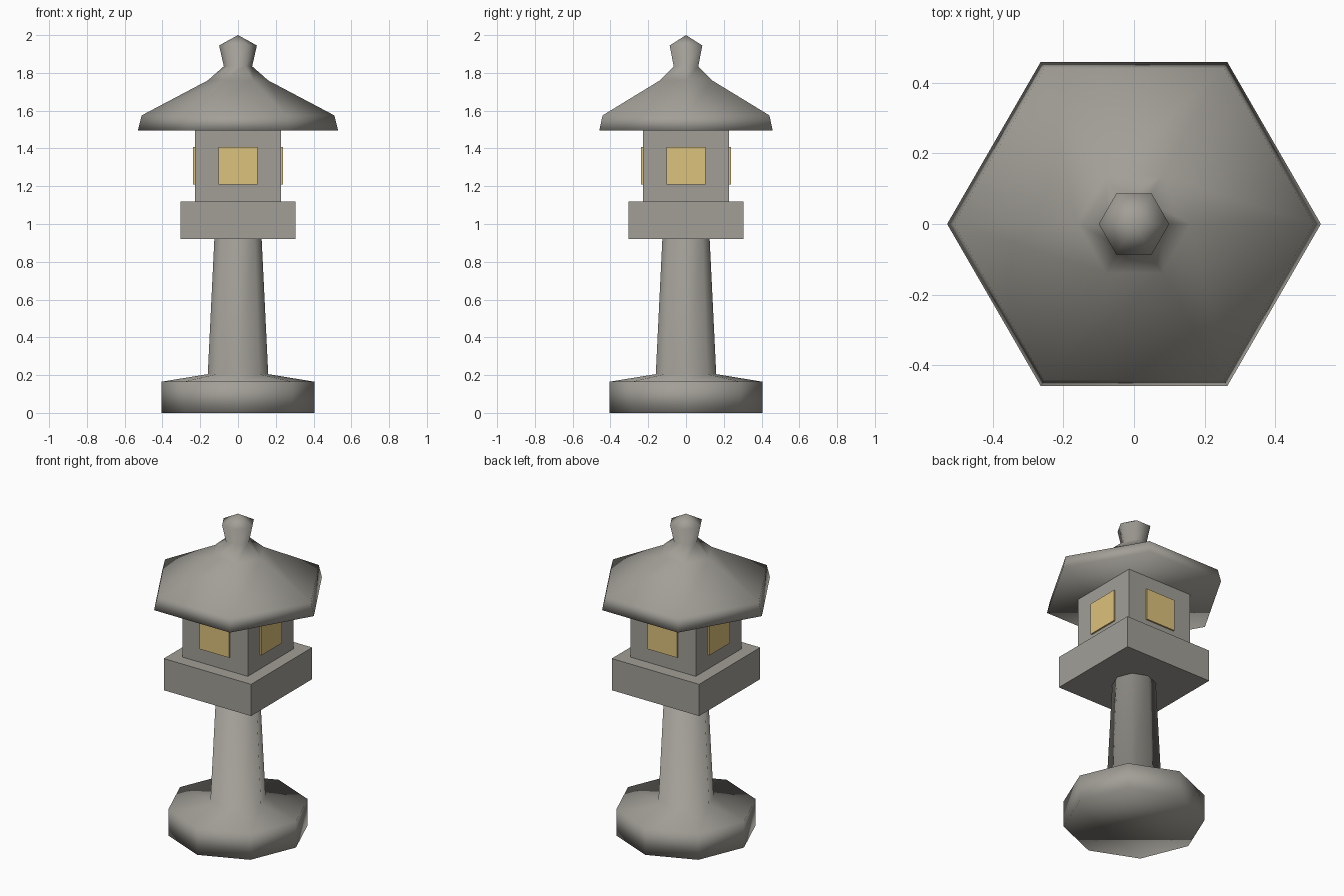
import bpy, bmesh
from math import pi, sin, cos

if "Cube" in bpy.data.objects:
    bpy.data.objects.remove(bpy.data.objects["Cube"])


def material(name, rgb):
    m = bpy.data.materials.new(name)
    m.diffuse_color = (*rgb, 1)
    m.use_nodes = True
    m.node_tree.nodes["Principled BSDF"].inputs["Base Color"].default_value = m.diffuse_color
    return m


STONE = material("stone", (0.36, 0.345, 0.31))
GLOW = material("warm_window", (0.72, 0.54, 0.2))


def finish(name, bm, mat, smooth=False):
    bmesh.ops.recalc_face_normals(bm, faces=bm.faces[:])
    me = bpy.data.meshes.new(name)
    bm.to_mesh(me)
    bm.free()
    for p in me.polygons:
        p.use_smooth = smooth
    me.materials.append(mat)
    ob = bpy.data.objects.new(name, me)
    bpy.context.collection.objects.link(ob)
    return ob


def lathe(name, profile, sides, mat):
    """Turn (radius, z) points around z; radius 0 closes to a point."""
    bm = bmesh.new()
    rings = []
    for r, z in profile:
        n = sides if r > 0 else 1
        rings.append([bm.verts.new((r * cos(2 * pi * i / sides), r * sin(2 * pi * i / sides), z))
                      for i in range(n)])
    for a, b in zip(rings, rings[1:]):
        for i in range(sides):
            j = (i + 1) % sides
            if len(b) == 1:
                bm.faces.new((a[i], a[j], b[0]))
            else:
                bm.faces.new((a[i], a[j], b[j], b[i]))
    bm.faces.new(rings[0])
    if len(rings[-1]) > 1:
        bm.faces.new(rings[-1])
    return finish(name, bm, mat, smooth=True)


def box(name, size, z0, z1, mat, loc=(0, 0)):
    bm = bmesh.new()
    bmesh.ops.create_cube(bm, size=1)
    bmesh.ops.scale(bm, vec=(size[0], size[1], z1 - z0), verts=bm.verts)
    bmesh.ops.translate(bm, vec=(loc[0], loc[1], (z0 + z1) / 2), verts=bm.verts)
    return finish(name, bm, mat)


# Octagonal foot flowing into the tapered post
lathe("base_and_post", [(0.405, 0), (0.405, 0.165), (0.16, 0.205), (0.125, 0.925)], 8, STONE)

# Square platform and lamp housing
box("platform", (0.61, 0.61), 0.92, 1.12, STONE)
box("lamp_housing", (0.455, 0.455), 1.12, 1.495, STONE)

# One glowing window per side
for side, dx, dy in (("front", 0, -1), ("right", 1, 0), ("back", 0, 1), ("left", -1, 0)):
    size = (0.02, 0.206) if dx else (0.206, 0.02)
    box(side + "_window", size, 1.208, 1.408, GLOW, (dx * 0.227, dy * 0.227))

# Hexagonal roof with finial
lathe("roof", [(0.53, 1.495), (0.51, 1.575), (0.16, 1.76), (0.075, 1.835),
               (0.10, 1.945), (0, 2.0)], 6, STONE)
